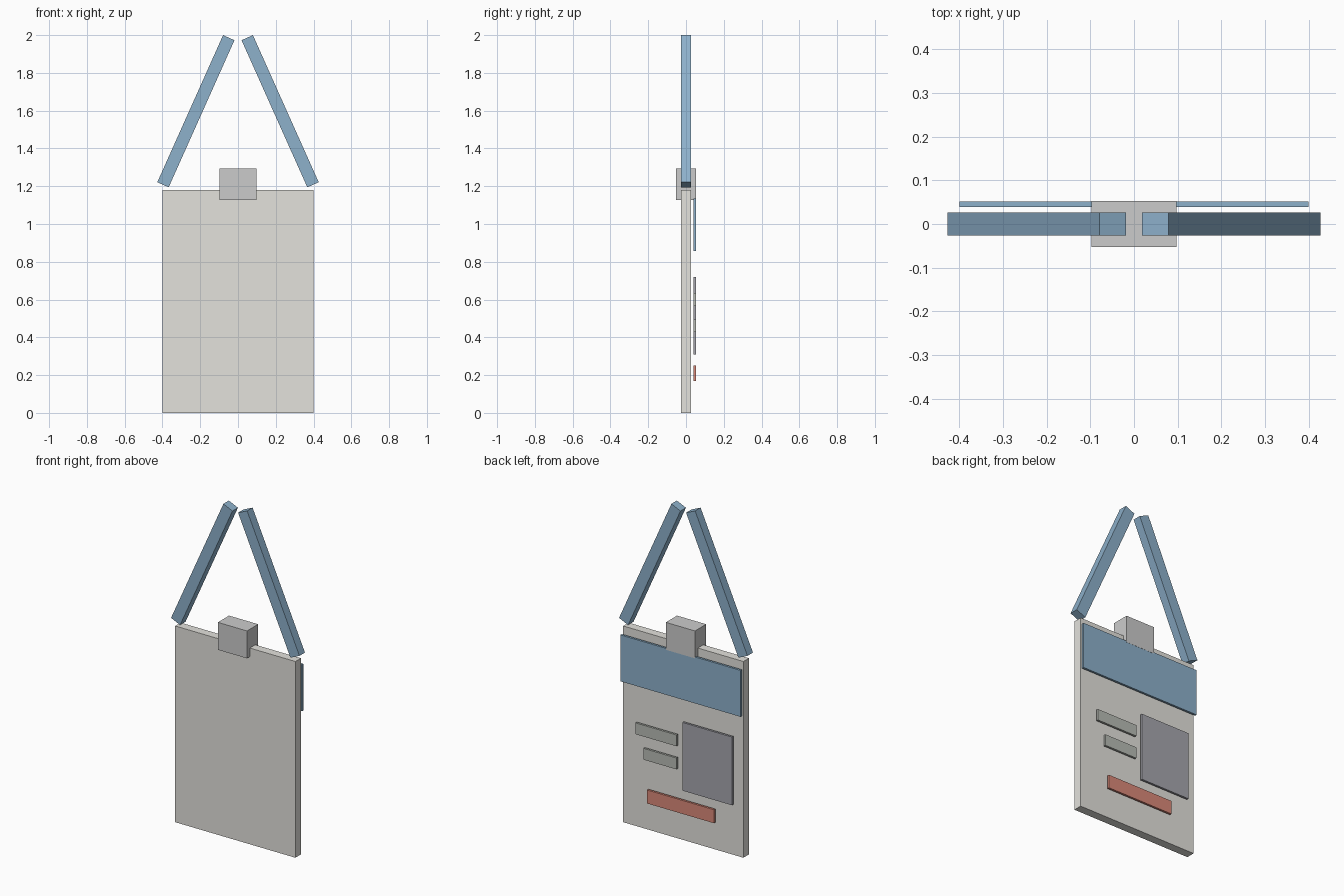
import bpy
import math

if "Cube" in bpy.data.objects:
    bpy.data.objects.remove(bpy.data.objects["Cube"])


def material(name, rgb):
    m = bpy.data.materials.new(name)
    m.diffuse_color = (*rgb, 1.0)
    m.use_nodes = True
    m.node_tree.nodes["Principled BSDF"].inputs["Base Color"].default_value = m.diffuse_color
    return m


card_mat = material("card_white", (0.77, 0.76, 0.72))
blue = material("blue", (0.27, 0.44, 0.60))
photo_mat = material("photo_grey", (0.38, 0.38, 0.42))
line_mat = material("line_grey", (0.48, 0.50, 0.46))
red = material("red", (0.70, 0.25, 0.19))


def box(name, x, y, z, mat=None):
    """Box from (min, max) ranges along each axis."""
    loc = [(a + b) / 2 for a, b in (x, y, z)]
    bpy.ops.mesh.primitive_cube_add(size=1, location=loc)
    ob = bpy.context.object
    ob.name = name
    ob.scale = [b - a for a, b in (x, y, z)]
    bpy.ops.object.transform_apply(location=False, rotation=False, scale=True)
    if mat:
        ob.data.materials.append(mat)
    return ob


# Card and metal clip
box("card", (-0.4, 0.4), (-0.026, 0.026), (0, 1.18), card_mat)
box("clip", (-0.097, 0.097), (-0.053, 0.053), (1.128, 1.293))

# Raised printed panels floating just off the back face
panel_y = (0.039, 0.052)
for name, x, z, mat in [
    ("header_band", (-0.4, 0.4), (0.857, 1.136), blue),
    ("photo", (-0.342, -0.013), (0.31, 0.72), photo_mat),
    ("text_bar_upper", (0.027, 0.30), (0.566, 0.634), line_mat),
    ("text_bar_lower", (0.027, 0.247), (0.427, 0.495), line_mat),
    ("bottom_bar", (-0.222, 0.222), (0.17, 0.251), red),
]:
    box(name, x, panel_y, z, mat)

# Two lanyard straps leaning together
for name, side in (("strap_left", -1), ("strap_right", 1)):
    strap = box(name, (-0.033, 0.033), (-0.026, 0.026), (-0.4265, 0.4265), blue)
    strap.location = (side * 0.223, 0, 1.597)
    strap.rotation_euler.y = -side * math.radians(24.1)
